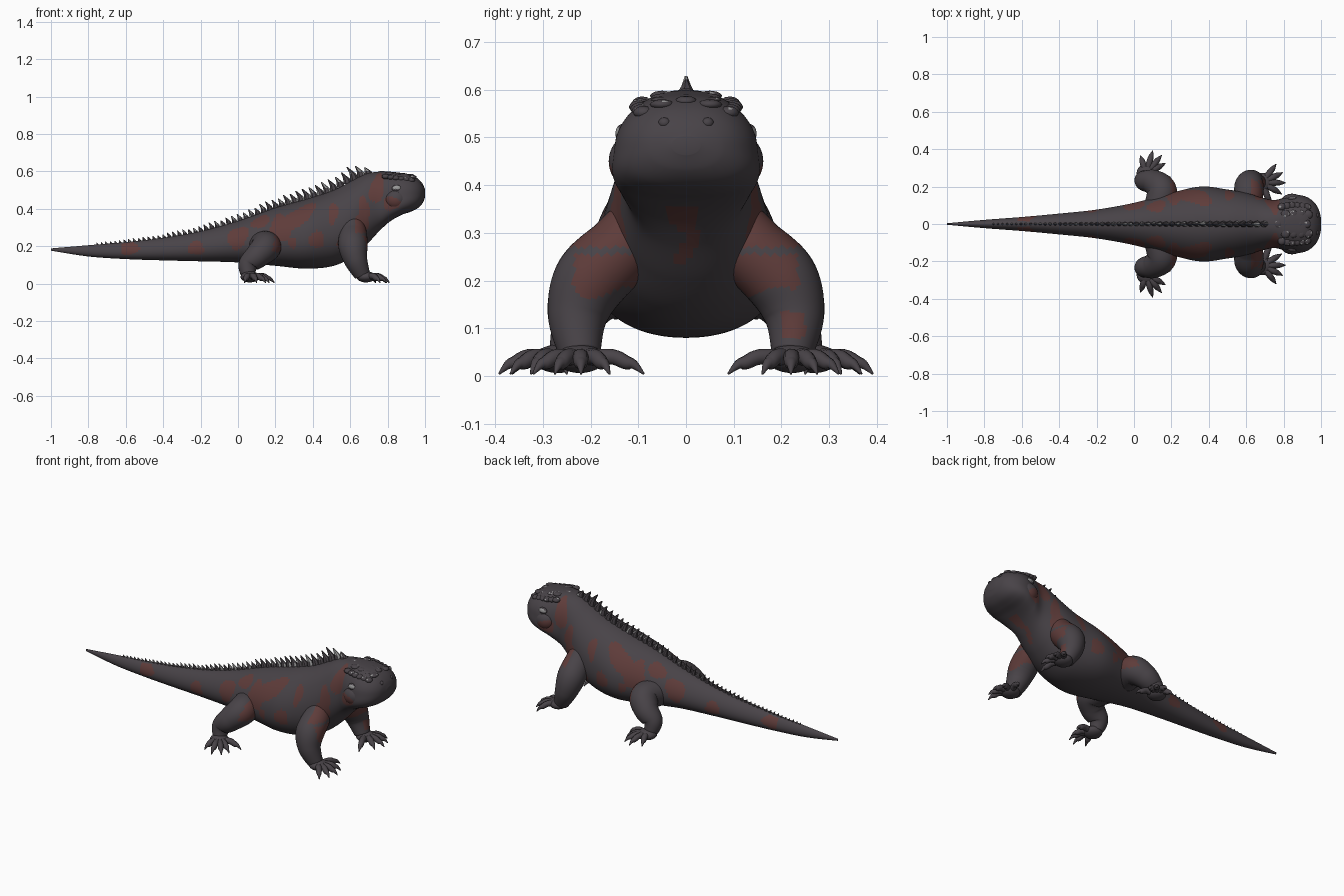
import bpy, bmesh, math, random
from mathutils import Vector

random.seed(4)
if "Cube" in bpy.data.objects:
    bpy.data.objects.remove(bpy.data.objects["Cube"], do_unlink=True)


def material(name, rgb):
    m = bpy.data.materials.new(name)
    m.use_nodes = True
    m.diffuse_color = (*rgb, 1)
    m.node_tree.nodes["Principled BSDF"].inputs["Base Color"].default_value = (*rgb, 1)
    return m


MATS = [material("charcoal skin", (0.065, 0.056, 0.064)),
        material("rust patches", (0.113, 0.045, 0.042)),
        material("pale grey scales", (0.32, 0.32, 0.32))]


def finish(bm, name, rule=None, smooth=True):
    """Turn a bmesh into an object; rule(face) picks the colour slot."""
    bmesh.ops.recalc_face_normals(bm, faces=bm.faces)
    bm.normal_update()
    for f in bm.faces:
        f.smooth = smooth
        f.material_index = rule(f) if rule else 0
    me = bpy.data.meshes.new(name)
    bm.to_mesh(me)
    bm.free()
    ob = bpy.data.objects.new(name, me)
    bpy.context.collection.objects.link(ob)
    for m in MATS:
        me.materials.append(m)


def spline(rows, t):
    """Catmull-Rom through rows of numbers, t in row units."""
    i = min(int(t), len(rows) - 2)
    u = t - i
    p = [rows[max(0, min(len(rows) - 1, i + k))] for k in (-1, 0, 1, 2)]
    return [0.5 * (2 * b + (c - a) * u + (2 * a - 5 * b + 4 * c - d) * u * u
                   + (3 * b - a - 3 * c + d) * u ** 3) for a, b, c, d in zip(*p)]


def loft(bm, rings):
    """Skin a list of point rings, closing both ends."""
    vs = [[bm.verts.new(p) for p in r] for r in rings]
    n = len(vs[0])
    for a, b in zip(vs, vs[1:]):
        for j in range(n):
            bm.faces.new((a[j], a[(j + 1) % n], b[(j + 1) % n], b[j]))
    bm.faces.new(vs[0])
    bm.faces.new(vs[-1][::-1])


def tube(bm, rows, steps, sides):
    """Round limb through (x, y, z, radius) rows."""
    pts = [spline(rows, k / steps) for k in range(steps * (len(rows) - 1) + 1)]
    rings = []
    for k, p in enumerate(pts):
        d = Vector(pts[min(k + 1, len(pts) - 1)][:3]) - Vector(pts[max(k - 1, 0)][:3])
        side = d.cross(Vector((1, 0, 0.3))).normalized()
        up = side.cross(d).normalized()
        rings.append([Vector(p[:3]) + p[3] * (side * math.cos(a) + up * math.sin(a))
                      for a in (2 * math.pi * j / sides for j in range(sides))])
    loft(bm, rings)


def ball(bm, centre, size, sub=2):
    r = bmesh.ops.create_icosphere(bm, subdivisions=sub, radius=1)
    for v in r["verts"]:
        v.co = Vector(centre) + Vector(a * b for a, b in zip(v.co, size))


# Body profile: x, underside, back, half width, top narrowing, squareness
BODY = [(-1, .176, .188, .004, 0, 1), (-.8, .145, .205, .022, .1, 1),
        (-.6, .131, .222, .037, .15, 1), (-.4, .124, .245, .055, .15, 1),
        (-.2, .119, .28, .076, .15, 1), (0, .113, .335, .112, .15, 1),
        (.2, .095, .405, .165, .15, .95), (.36, .08, .45, .198, .15, .95),
        (.5, .092, .495, .182, .15, .95), (.6, .135, .545, .165, .15, .95),
        (.68, .2, .585, .142, .1, .9), (.75, .275, .598, .128, .1, .85),
        (.81, .33, .598, .14, .17, .75), (.87, .365, .592, .15, .22, .72),
        (.92, .383, .583, .142, .21, .75), (.96, .402, .562, .118, .15, .8),
        (.987, .43, .533, .08, .05, .9), (1, .463, .503, .03, 0, 1)]

# Side patches: x, z, x radius, z radius, slope
SPOTS = [(.3, .345, .12, .048, .5), (.225, .29, .055, .075, 0), (.42, .235, .043, .046, 0),
         (.508, .375, .028, .056, .5), (.29, .22, .025, .03, 0), (.742, .505, .04, .075, .6),
         (.672, .39, .03, .075, 0), (.82, .428, .045, .038, 0), (0, .245, .055, .058, .3),
         (.12, .33, .05, .03, .3), (-.225, .19, .044, .038, 0), (-.58, .19, .05, .038, 0),
         (.66, .315, .036, .05, 0), (.56, .22, .03, .05, 0)]


def body_rule(f):
    c, n = f.calc_center_median(), f.normal
    if abs(n.z) < 0.92 and abs(c.y) > 0.015 and c.x < 0.87:
        for x, z, rx, rz, slope in SPOTS:
            dx = c.x - x
            dz = c.z - z - slope * dx
            wob = 0.22 * math.sin(3 * math.atan2(dz / rz, dx / rx) + 40 * x)
            if (dx / rx) ** 2 + (dz / rz) ** 2 < 1 + wob:
                return 1
    throat = c.x > 0.6 and n.x > 0.2 and 0.235 < c.z < 0.355
    return int(throat and abs(c.y + 0.012 * math.sin(60 * c.z)) < 0.017 + 0.4 * max(0, c.z - .3))


bm = bmesh.new()
rings, SEG, SUB = [], 88, 18
for k in range(SUB * (len(BODY) - 1) + 1):
    x, lo, hi, hw, nar, sq = spline(BODY, k / SUB)
    ring = []
    for j in range(SEG):
        a = 2 * math.pi * j / SEG
        c, s = math.cos(a), math.sin(a)
        y = hw * math.copysign(abs(c) ** sq, c) * (1 - nar * s)
        z = (lo + hi) / 2 + (hi - lo) / 2 * math.copysign(abs(s) ** sq, s)
        ring.append((x, y, z))
    rings.append(ring)
loft(bm, rings)
finish(bm, "body", body_rule)


def back_height(x):
    for a, b in zip(BODY, BODY[1:]):
        if a[0] <= x <= b[0]:
            return a[2] + (b[2] - a[2]) * (x - a[0]) / (b[0] - a[0])


# Crest of thick backswept spines, growing towards the neck
bm = bmesh.new()
x = -0.75
while x < 0.73:
    g = (x + 0.75) / 1.48
    h = (0.012 + 0.056 * g ** 1.5) * random.uniform(0.8, 1.1)
    if x > 0.68:
        h *= 0.6
    w, z = 0.006 + 0.014 * g, back_height(x) - 0.008
    r = bmesh.ops.create_cone(bm, segments=7, radius1=1, radius2=0.75, depth=0.5, cap_ends=True)
    top = [v for v in r["verts"] if v.co.z > 0]
    tip = bmesh.ops.extrude_face_region(
        bm, geom=[f for f in bm.faces if all(v in top for v in f.verts)])["geom"]
    tip = [v for v in tip if isinstance(v, bmesh.types.BMVert)]
    for v in r["verts"] + tip:
        t = 1 if v in tip else v.co.z + 0.25
        k = 0.2 if v in tip else 1
        v.co = Vector((x + v.co.x * w * 1.3 * k - t * t * h * 0.65, v.co.y * w * k,
                       z + t * (h + 0.008)))
    x += 0.024 + 0.014 * g
finish(bm, "crest_spines",
       lambda f: 2 if random.random() < (0.3 if f.normal.z > 0.3 else 0.07) else 0, False)

# Low knobbly scales on the crown and brows
bm = bmesh.new()
for s in (-1, 1):
    for i in range(6):
        ball(bm, (.79 + .027 * i, s * (.098 - .003 * abs(i - 2)), .572 - .004 * i),
             (.022, .022, .014))
    for i in range(4):
        ball(bm, (.81 + .04 * i, s * .05, .587 - .006 * i), (.026, .026, .011))
for i in range(5):
    ball(bm, (.77 + .038 * i, 0, .592 - .004 * i), (.024, .024, .011))
finish(bm, "crown_scales", lambda f: 2 if f.normal.z > .3 and random.random() < .08 else 0)

for s, side in ((1, "left"), (-1, "right")):
    # Eye with a pale glint, cheek and nostril
    bm = bmesh.new()
    ball(bm, (.848, s * .134, .508), (.026, .014, .02), 3)
    finish(bm, side + "_eye", lambda f: 2 if abs(f.normal.y) > .75 and f.normal.z > -.1 else 0)
    bm = bmesh.new()
    ball(bm, (.845, s * .115, .45), (.06, .047, .055), 4)
    finish(bm, side + "_cheek", body_rule)
    bm = bmesh.new()
    ball(bm, (.975, s * .045, .53), (.014, .014, .012))
    finish(bm, side + "_nostril")

    # Legs: limb path, palm centre, toe tips
    legs = {
        "front": ([(.61, .095, .33, .06), (.615, .138, .265, .074), (.615, .2, .2, .078),
                   (.63, .227, .125, .063), (.665, .222, .045, .043)],
                  (.685, .222, .036),
                  [(.76, .32), (.795, .275), (.81, .22), (.79, .16), (.735, .088)]),
        "hind": ([(.13, .08, .2, .08), (.15, .175, .195, .08), (.105, .222, .15, .068),
                  (.055, .232, .1, .053), (.055, .25, .045, .038)],
                 (.065, .268, .036),
                 [(.035, .365), (.1, .392), (.148, .368), (.168, .325), (.195, .25)])}
    for part, (path, palm, tips) in legs.items():
        def leg_rule(f):
            c = f.calc_center_median()
            if part == "hind":
                return int(f.normal.x > .6 and c.z > .17)
            upper = .175 + .012 * math.sin(40 * c.y) < c.z < .255 and abs(c.y) < .235
            shoulder = c.z > .27 and c.x > .62
            wrist = .08 < c.z < .135 and .2 < abs(c.y) < .25 and s > 0
            return int(f.normal.x > .2 and (upper or shoulder or wrist))

        bm = bmesh.new()
        tube(bm, [(a, s * b, c, r) for a, b, c, r in path], 12, 36)
        finish(bm, f"{part}_{side}_leg", leg_rule)
        bm = bmesh.new()
        ball(bm, (palm[0], s * palm[1], palm[2]), (.052, .052, .03), 3)
        finish(bm, f"{part}_{side}_foot")
        # Toes arch over the knuckle and taper to a claw
        bm = bmesh.new()
        for tx, ty in tips:
            def along(t, z, r):
                return (palm[0] + (tx - palm[0]) * t, s * (palm[1] + (ty - palm[1]) * t), z, r)
            tube(bm, [along(.1, .036, .02), along(.5, .04, .017), along(.72, .028, .015),
                      along(.84, .024, .010), along(1, .004, .002)], 4, 10)
        finish(bm, f"{part}_{side}_toes")
